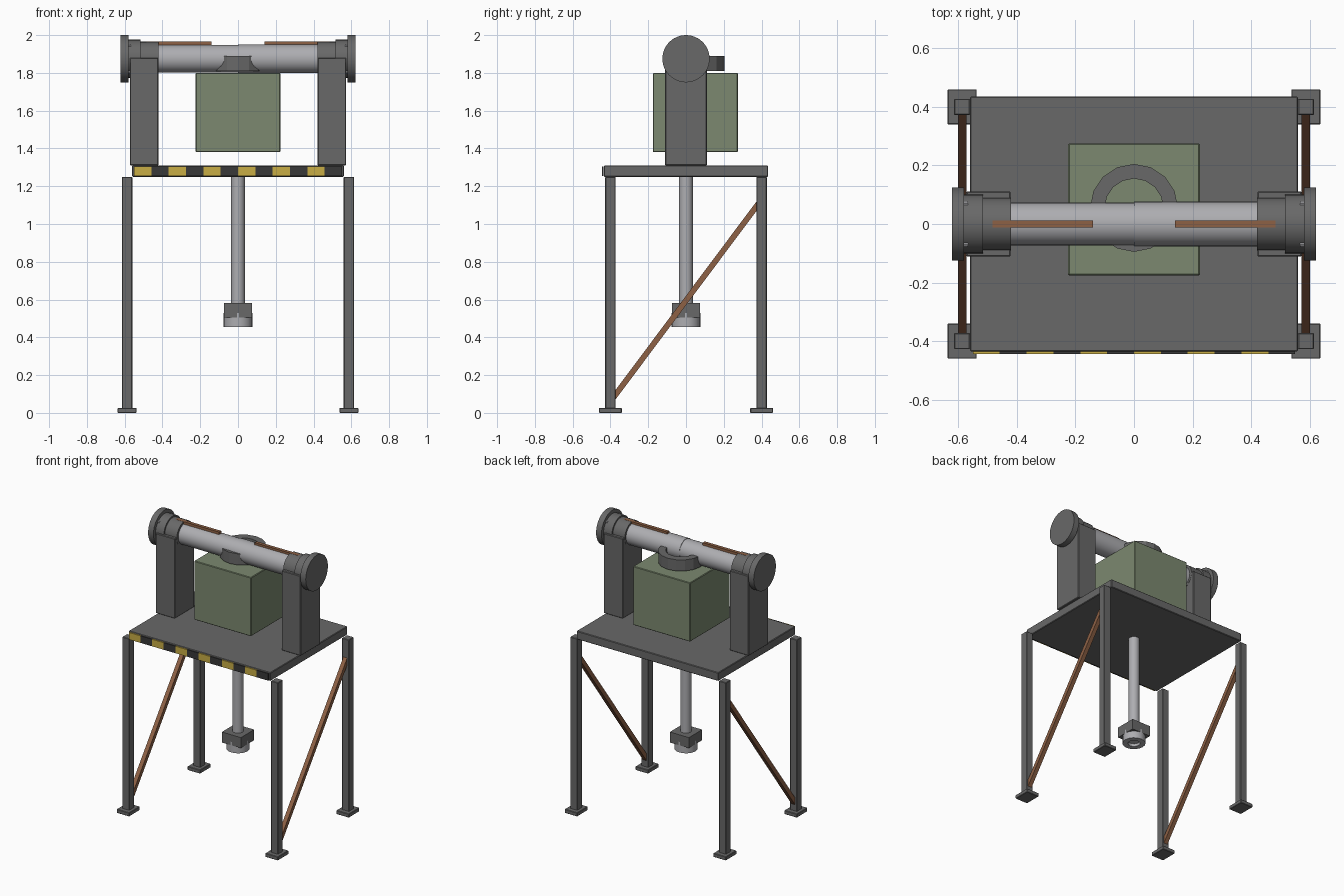
import bpy, bmesh, math
from mathutils import Vector

old = bpy.data.objects.get("Cube")
if old:
    bpy.data.objects.remove(old)


def material(name, r, g, b):
    m = bpy.data.materials.new(name)
    m.use_nodes = True
    m.diffuse_color = (r, g, b, 1)
    m.node_tree.nodes["Principled BSDF"].inputs["Base Color"].default_value = (r, g, b, 1)
    return m


STEEL = material("dark steel", 0.14, 0.14, 0.14)
SILVER = material("polished silver", 0.42, 0.42, 0.44)
GREEN = material("sage green", 0.2, 0.25, 0.16)
COPPER = material("copper", 0.27, 0.12, 0.06)
YELLOW = material("warning yellow", 0.58, 0.42, 0.06)
BLACK = material("warning black", 0.04, 0.04, 0.04)


def finish(name, bm, mat, smooth=False):
    mesh = bpy.data.meshes.new(name)
    bm.to_mesh(mesh)
    bm.free()
    mesh.materials.append(mat)
    ob = bpy.data.objects.new(name, mesh)
    bpy.context.collection.objects.link(ob)
    if smooth:
        bpy.ops.object.select_all(action='DESELECT')
        bpy.context.view_layer.objects.active = ob
        ob.select_set(True)
        bpy.ops.object.shade_smooth_by_angle(angle=math.radians(35))
    return ob


def box(name, mat, centre, size, bevel=0.0):
    bm = bmesh.new()
    bmesh.ops.create_cube(bm, size=1)
    bmesh.ops.scale(bm, vec=size, verts=bm.verts)
    if bevel:
        bmesh.ops.bevel(bm, geom=bm.edges[:], offset=bevel, segments=1, affect='EDGES')
    ob = finish(name, bm, mat)
    ob.location = centre
    return ob


def rod(name, mat, start, end, radius, sides=32):
    start, end = Vector(start), Vector(end)
    bm = bmesh.new()
    bmesh.ops.create_cone(bm, cap_ends=True, segments=sides, radius1=radius,
                          radius2=radius, depth=(end - start).length)
    ob = finish(name, bm, mat, True)
    ob.location = (start + end) / 2
    ob.rotation_euler = (end - start).to_track_quat('Z', 'Y').to_euler()
    return ob


def tube(name, mat, centre, z0, z1, outer, inner, sides, smooth=False):
    bm = bmesh.new()
    profile = [(outer, z0), (outer, z1), (inner, z1), (inner, z0)]
    rings = []
    for i in range(sides):
        a = 2 * math.pi * i / sides
        rings.append([bm.verts.new((r * math.cos(a), r * math.sin(a), z)) for r, z in profile])
    for i in range(sides):
        p, q = rings[i], rings[(i + 1) % sides]
        for k in range(4):
            n = (k + 1) % 4
            bm.faces.new((p[k], q[k], q[n], p[n]))
    bmesh.ops.recalc_face_normals(bm, faces=bm.faces)
    ob = finish(name, bm, mat, smooth)
    ob.location = (centre[0], centre[1], 0)
    return ob


# Table top with hazard strip along the front edge
box("platform", STEEL, (0, 0, 1.28), (1.12, 0.87, 0.06), 0.004)
COUNT, HALF = 12, 0.55
step = 2 * HALF / COUNT
for i in range(COUNT):
    box("hazard_stripe", BLACK if i % 2 else YELLOW,
        (-HALF + step * (i + 0.5), -0.44, 1.28), (step, 0.009, 0.05))

# Legs, feet and diagonal braces
for sx, side in ((-1, "right"), (1, "left")):
    for sy, end in ((-1, "front"), (1, "back")):
        x, y = sx * 0.587, sy * 0.4
        box(f"{end}_{side}_leg", STEEL, (x, y, 0.635), (0.055, 0.055, 1.23), 0.003)
        box(f"{end}_{side}_foot", STEEL, (x, y, 0.0135), (0.1, 0.12, 0.027), 0.003)
    low, high = Vector((sx * 0.586, -0.385, 0.08)), Vector((sx * 0.586, 0.385, 1.11))
    brace = box(f"{side}_brace", COPPER, (low + high) / 2, (0.03, 0.03, (high - low).length))
    d = high - low
    brace.rotation_euler = (-math.atan2(d.y, d.z), 0, 0)

# Bearing posts, collars, end discs, bolts and copper bars
AXIS = 1.875
for sx, side in ((-1, "right"), (1, "left")):
    def at(x, y=0, z=0):
        return (sx * x, y, AXIS + z)
    box(f"{side}_post", STEEL, (sx * 0.497, 0, 1.595), (0.152, 0.222, 0.57), 0.004)
    rod(f"{side}_shaft", SILVER, at(0), at(0.56), 0.0745 + sx * 0.0015)
    rod(f"{side}_inner_collar", STEEL, at(0.42), at(0.52), 0.09)
    rod(f"{side}_outer_collar", STEEL, at(0.515), at(0.59), 0.101)
    rod(f"{side}_end_disc", STEEL, at(0.58), at(0.622), 0.125, 48)
    for sy in (-1, 1):
        for sz in (-1, 1):
            y, z = sy * 0.07, sz * 0.07
            rod(f"{side}_bolt", SILVER, at(0.567, y, z), at(0.59, y, z), 0.008, 8)
    box(f"{side}_copper_bar", COPPER, at(0.312, 0, 0.08), (0.343, 0.024, 0.02))

# Drive housing with its collar ring
box("drive_housing", GREEN, (0, 0.05, 1.59), (0.45, 0.45, 0.42), 0.004)
tube("housing_ring", STEEL, (0, 0.055), 1.81, 1.89, 0.15, 0.1, 16)

# Hanging spindle and nozzle
rod("spindle", SILVER, (0, 0, 0.54), (0, 0, 1.27), 0.036, 24)
box("nozzle_block", STEEL, (0, 0, 0.543), (0.15, 0.15, 0.075))
tube("nozzle", SILVER, (0, 0), 0.455, 0.53, 0.076, 0.04, 16, True)
rod("nozzle_core", SILVER, (0, 0, 0.475), (0, 0, 0.53), 0.04, 16)
